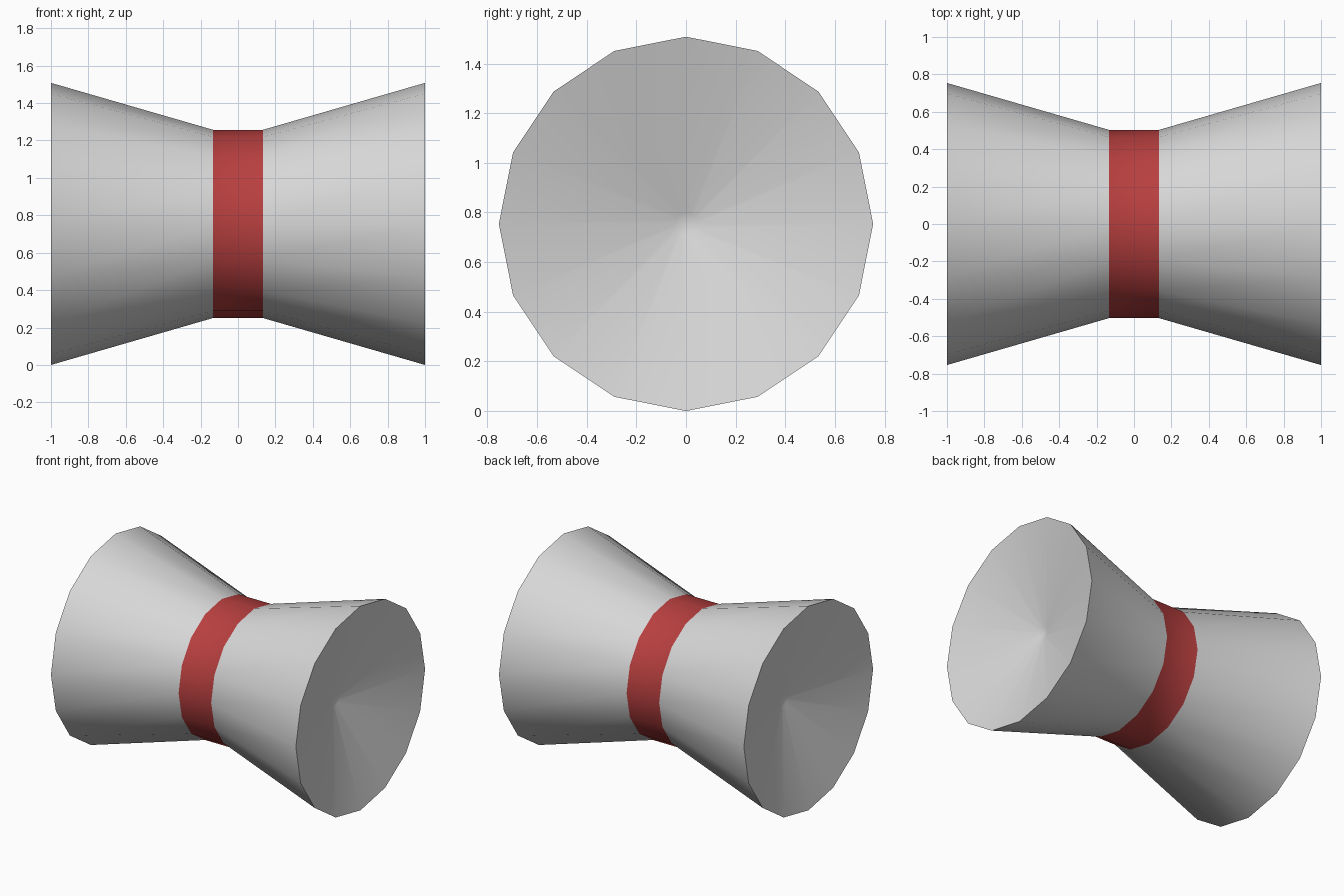
import bpy, bmesh, math

if "Cube" in bpy.data.objects:
    bpy.data.objects.remove(bpy.data.objects["Cube"])

SIDES = 16
R_END, R_WAIST = 0.754, 0.503
X_END, X_BAND = 1.0, 0.133
DISH = 0.22          # depth of the hollow in each end
CENTRE_Z = R_END


def material(name, rgb):
    m = bpy.data.materials.new(name)
    m.diffuse_color = (*rgb, 1)
    m.use_nodes = True
    m.node_tree.nodes["Principled BSDF"].inputs["Base Color"].default_value = m.diffuse_color
    return m


grey = material("light grey", (0.68, 0.68, 0.68))
red = material("red", (0.48, 0.05, 0.05))

bm = bmesh.new()


def ring(x, r):
    return [bm.verts.new((x, r * math.sin(a), CENTRE_Z + r * math.cos(a)))
            for a in (2 * math.pi * i / SIDES for i in range(SIDES))]


def bridge(a, b, mat=0):
    for i in range(SIDES):
        j = (i + 1) % SIDES
        bm.faces.new((a[i], a[j], b[j], b[i])).material_index = mat


# Flared body with a straight band round the waist
rings = [ring(-X_END, R_END), ring(-X_BAND, R_WAIST),
         ring(X_BAND, R_WAIST), ring(X_END, R_END)]
for k in range(3):
    bridge(rings[k], rings[k + 1], 1 if k == 1 else 0)

# Conical hollows closing both ends, with a small ring near the tip
for rim, side in ((rings[0], -1), (rings[3], 1)):
    inner = ring(side * (X_END - DISH * 0.94), R_END * 0.06)
    bridge(rim, inner)
    tip = bm.verts.new((side * (X_END - DISH), 0, CENTRE_Z))
    for i in range(SIDES):
        bm.faces.new((inner[i], inner[(i + 1) % SIDES], tip))

bmesh.ops.recalc_face_normals(bm, faces=bm.faces)
mesh = bpy.data.meshes.new("spool")
bm.to_mesh(mesh)
bm.free()
mesh.materials.append(grey)
mesh.materials.append(red)

spool = bpy.data.objects.new("spool", mesh)
bpy.context.collection.objects.link(spool)
bpy.context.view_layer.objects.active = spool
spool.select_set(True)
bpy.ops.object.shade_smooth_by_angle(angle=math.radians(35))
